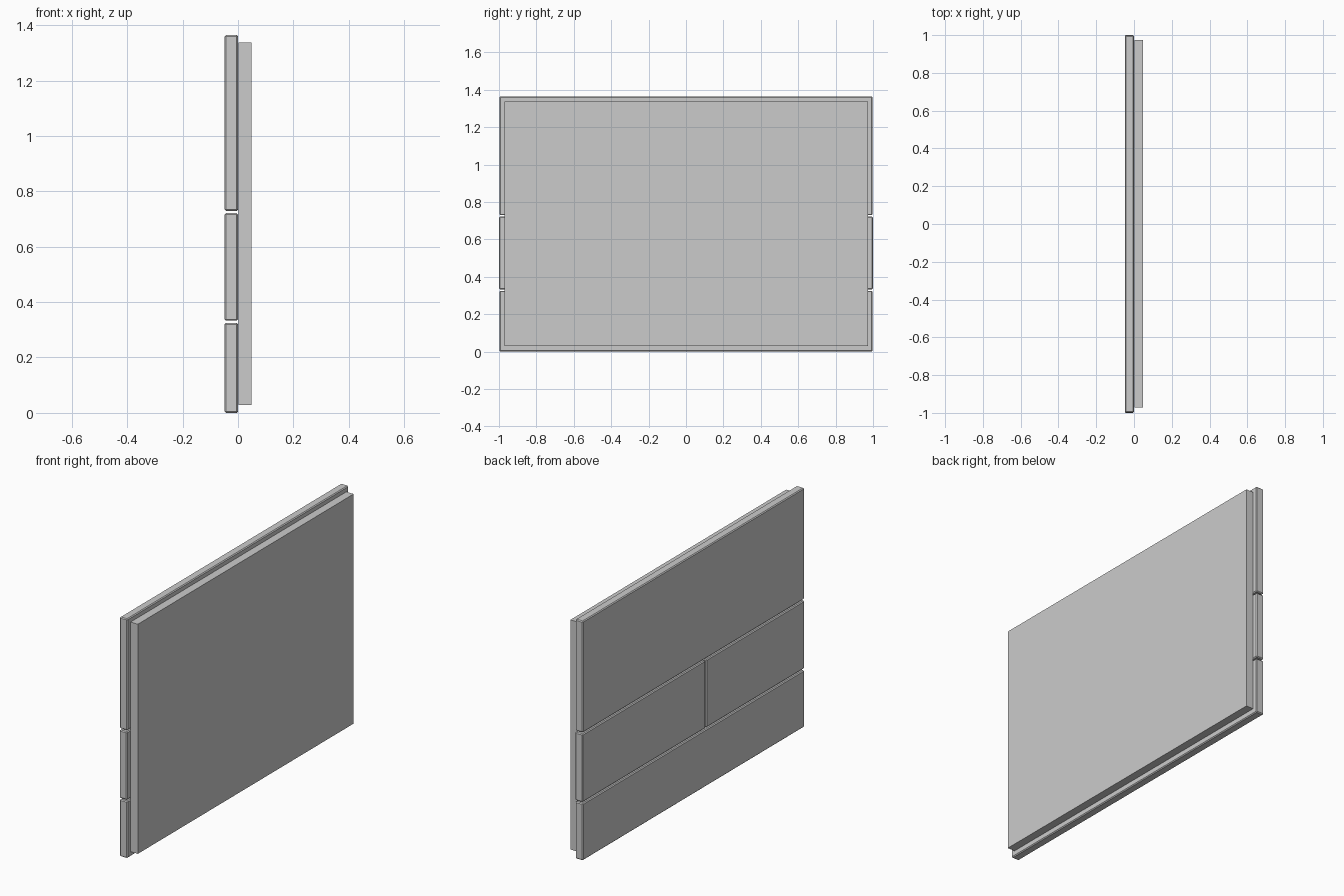
import bpy

if "Cube" in bpy.data.objects:
    bpy.data.objects.remove(bpy.data.objects["Cube"])


def slab(name, x, y, z, bevel=0.0):
    """Box given by (min, max) ranges, with an optional chamfer."""
    ranges = (x, y, z)
    bpy.ops.mesh.primitive_cube_add(size=1, location=[(a + b) / 2 for a, b in ranges])
    ob = bpy.context.object
    ob.name = name
    ob.scale = [b - a for a, b in ranges]
    bpy.ops.object.transform_apply(location=False, rotation=False, scale=True)
    if bevel:
        mod = ob.modifiers.new("chamfer", 'BEVEL')
        mod.width = bevel
        mod.segments = 1
    return ob


FACE_X = (-0.048, 0.0)
CHAMFER = 0.005
SPLIT = -0.11   # joint between the two middle panels
GAP = 0.004     # half width of that joint

# Facing panels: one wide at the bottom, two in the middle, one tall at the top
slab("lower_panel", FACE_X, (-0.998, 0.998), (0.0, 0.325), CHAMFER)
slab("middle_panel_long", FACE_X, (SPLIT + GAP, 1.0), (0.333, 0.721), CHAMFER)
slab("middle_panel_short", FACE_X, (-1.0, SPLIT - GAP), (0.333, 0.721), CHAMFER)
slab("upper_panel", FACE_X, (-0.998, 0.998), (0.729, 1.364), CHAMFER)

# Plain backing board, inset from the panel edges
slab("backing_board", (0.002, 0.048), (-0.971, 0.973), (0.029, 1.338))
